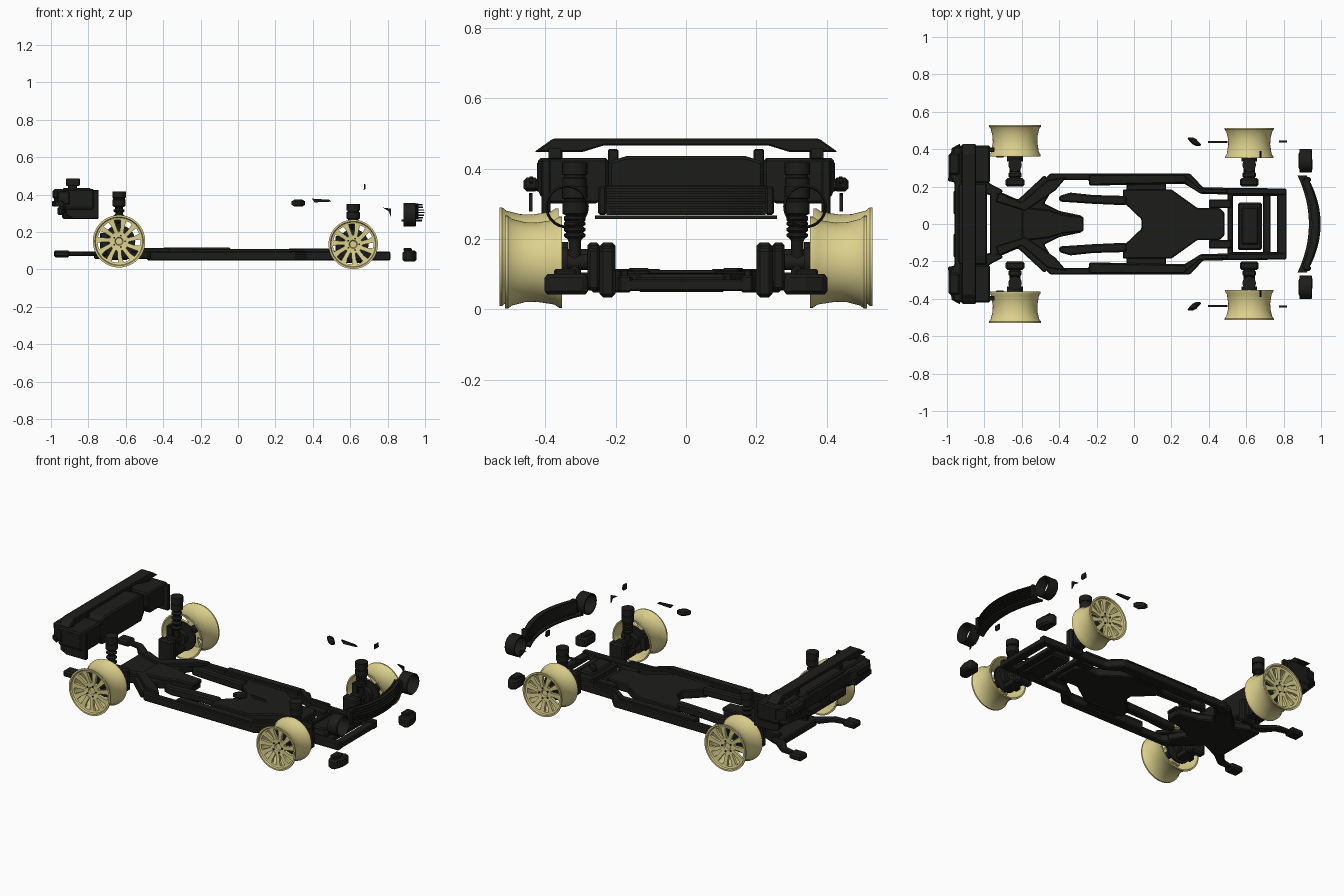
import bpy, bmesh
from math import sin, cos, pi, radians
from mathutils import Vector

if "Cube" in bpy.data.objects:
    bpy.data.objects.remove(bpy.data.objects["Cube"])


def material(name, rgb):
    m = bpy.data.materials.new(name)
    m.diffuse_color = (*rgb, 1)
    m.use_nodes = True
    m.node_tree.nodes["Principled BSDF"].inputs["Base Color"].default_value = m.diffuse_color
    return m


BLACK = material("black", (0.012, 0.012, 0.011))
GOLD = material("gold", (0.72, 0.64, 0.27))


def make(name, verts, faces, mat=BLACK, bevel=0, mirror=False):
    mesh = bpy.data.meshes.new(name)
    mesh.from_pydata(verts, [], faces)
    bm = bmesh.new()
    bm.from_mesh(mesh)
    bmesh.ops.remove_doubles(bm, verts=bm.verts, dist=1e-5)
    bmesh.ops.recalc_face_normals(bm, faces=bm.faces)
    bm.to_mesh(mesh)
    bm.free()
    mesh.materials.append(mat)
    ob = bpy.data.objects.new(name, mesh)
    bpy.context.collection.objects.link(ob)
    if bevel:
        b = ob.modifiers.new("bevel", 'BEVEL')
        b.width, b.segments = bevel, 1
    if mirror:
        ob.modifiers.new("mirror", 'MIRROR').use_axis = (False, True, False)
    return ob


def prism(name, pts, lo, hi, axis='z', **kw):
    """Extrude a closed outline along an axis."""
    place = {'z': lambda a, b, c: (a, b, c), 'y': lambda a, b, c: (a, c, b),
             'x': lambda a, b, c: (c, a, b)}[axis]
    n = len(pts)
    verts = [place(a, b, c) for c in (lo, hi) for a, b in pts]
    faces = [list(range(n)), list(range(n, 2 * n))]
    faces += [(i, (i + 1) % n, n + (i + 1) % n, n + i) for i in range(n)]
    return make(name, verts, faces, **kw)


def box(name, x, y, z, bevel=0.004, **kw):
    return prism(name, [(x[0], y[0]), (x[1], y[0]), (x[1], y[1]), (x[0], y[1])],
                 z[0], z[1], bevel=bevel, **kw)


def sym(pts):
    return pts + [(x, -y) for x, y in reversed(pts)]


def lathe(name, profile, centre, axis='y', seg=32, **kw):
    """Turn a closed (radius, height) loop around an axis through centre."""
    c, n, verts, faces = Vector(centre), len(profile), [], []
    for k in range(seg):
        t = 2 * pi * k / seg
        for r, h in profile:
            p = {'y': (r * cos(t), h, r * sin(t)), 'z': (r * cos(t), r * sin(t), h),
                 'x': (h, r * cos(t), r * sin(t))}[axis]
            verts.append(c + Vector(p))
    for k in range(seg):
        a, b = k * n, (k + 1) % seg * n
        faces += [(a + i, a + (i + 1) % n, b + (i + 1) % n, b + i) for i in range(n)]
    return make(name, verts, faces, **kw)


def rod(r, lo, hi):
    return [(0, lo), (r, lo), (r, hi), (0, hi)]


def corner(label, x, z, R, inner, outer, top):
    """One wheel and its suspension, mirrored across the car."""
    c, w = (x, 0, z), outer - inner
    # hourglass rim barrel
    rim = [(R, outer), (R, outer - .008), (R * .93, outer - .02), (R * .86, outer - w * .35),
           (R * .85, outer - w * .55), (R * .91, inner + .022), (R * .98, inner + .008),
           (R * .98, inner), (R * .92, inner), (R * .88, inner + .022),
           (R * .82, outer - w * .55), (R * .83, outer - w * .35), (R * .82, outer - .024),
           (R * .82, outer - .012), (R * .9, outer - .009), (R * .93, outer)]
    lathe(label + "_rim", rim, c, seg=64, mat=GOLD, mirror=True)
    # hub disc with recessed centre
    hub = [(0, outer - .028), (.018, outer - .028), (.022, outer - .02), (R * .36, outer - .018),
           (R * .39, outer - .034), (0, outer - .036)]
    lathe(label + "_hub", hub, c, mat=GOLD, mirror=True)
    # spokes
    verts, faces = [], []
    for k in range(11):
        a = 2 * pi * (k + .25) / 11
        for r, hw, y, twist in ((R * .3, .0105, outer - .018, 0), (R * .62, .0115, outer - .013, .05),
                                (R * .86, .0165, outer - .011, .09)):
            ca, sa = cos(a + twist), sin(a + twist)
            for s, d in ((-1, 0), (1, 0), (1, -.016), (-1, -.016)):
                verts.append((x + r * ca - s * hw * sa, y + d, z + r * sa + s * hw * ca))
        b = k * 12
        for o in (b, b + 4):
            faces += [(o + i, o + (i + 1) % 4, o + 4 + (i + 1) % 4, o + 4 + i) for i in range(4)]
        faces += [(b, b + 1, b + 2, b + 3), (b + 8, b + 9, b + 10, b + 11)]
    make(label + "_spokes", verts, faces, mat=GOLD, mirror=True)
    # wheel bolts
    for k in range(5):
        a = 2 * pi * k / 5
        lathe(label + "_bolt", rod(.005, outer - .022, outer - .014),
              (x + .032 * cos(a), 0, z + .032 * sin(a)), seg=6, mat=BLACK, mirror=True)
    # brake disc, caliper and axle
    lathe(label + "_brake_disc", rod(R * .62, .368, .38), c, mirror=True)
    lathe(label + "_axle", rod(.022, .22, outer - .032), c, seg=16, mirror=True)
    lathe(label + "_bearing", rod(.042, .335, .37), c, seg=16, mirror=True)
    box(label + "_caliper", (x - R * .72, x - R * .42), (.355, .395), (z - .04, z + .045), mirror=True)
    # gearbox end and lower arm
    box(label + "_knuckle", (x - .05, x + .05), (.2, .245), (z - .1, z + .04), .01, mirror=True)
    box(label + "_upright", (x - .035, x + .035), (.245, .28), (z - .08, z + .04), .008, mirror=True)
    box(label + "_lower_arm", (x - .03, x + .03), (.24, .36), (z - .08, z - .045), .006, mirror=True)
    # strut with ribbed spring and top can
    prof = [(0, z - .06), (.018, z - .06), (.018, z + .06)]
    for i in range(4):
        h = z + .065 + i * (top - .085 - z - .065) / 4
        prof += [(.02, h), (.03, h + .008), (.03, h + .015), (.02, h + .022)]
    prof += [(.022, top - .085), (.035, top - .078), (.035, top - .045), (.031, top - .042),
             (.031, top - .036), (.036, top - .034), (.036, top), (0, top)]
    lathe(label + "_strut", prof, (x, .316, 0), 'z', 20, mirror=True)


corner("rear", -.636, .15, .14, .362, .53, .417)
corner("front", .616, .134, .132, .352, .514, .35)

# side rails
prism("side_rail", [(-.49, .22), (-.45, .27), (.30, .27), (.37, .195), (.815, .19), (.815, .155),
                    (.36, .16), (.27, .215), (-.24, .205), (-.24, .235), (-.4, .235), (-.44, .2)],
      .048, .096, bevel=.006, mirror=True)
prism("rail_cap", [(-.24, .262), (.27, .262), (.29, .24), (.27, .22), (-.24, .21)], .09, .11,
      bevel=.004, mirror=True)
prism("rail_front_step", [(.28, .25), (.35, .19), (.5, .185), (.5, .165), (.35, .165), (.27, .22)],
      .09, .112, bevel=.003, mirror=True)
# rear floor with tapered tunnel
prism("rear_floor", sym([(-.77, .17), (-.7, .165), (-.62, .13), (-.48, .26), (-.42, .21),
                         (-.48, .11), (-.4, .07), (-.28, .045)]), .055, .096, bevel=.006)
prism("tunnel_cover", sym([(-.6, .09), (-.46, .075), (-.38, .05), (-.27, .04)]), .09, .112, bevel=.006)
prism("rear_brace", [(-.72, .17), (-.6, .115), (-.46, .235), (-.36, .25), (-.42, .18), (-.58, .07), (-.74, .12)],
      .09, .115, bevel=.005, mirror=True)
# inner floor arms
prism("floor_arm", [(-.4, .15), (-.34, .168), (-.22, .155), (-.04, .15), (-.04, .1), (-.22, .108), (-.4, .12)],
      .07, .118, bevel=.008, mirror=True)
# central floor plate
prism("centre_floor", sym([(.04, .025), (-.06, .12), (-.06, .185), (.2, .185), (.34, .085), (.46, .085), (.485, .06)]),
      .055, .108, bevel=.006)
box("floor_tab", (-.04, .17), (.17, .22), (.06, .085), mirror=True)
# front frame
for a, b, h in ((.5, .53, .085), (.69, .73, .08), (.765, .815, .085)):
    box("front_crossmember", (a, b), (-.188, .188), (.052, h), .005)
box("front_gearbox", (.555, .685), (-.14, .115), (.05, .1), .01)
box("gearbox_lid", (.575, .665), (-.11, .09), (.095, .112), .008)
box("front_mount", (.4, .52), (.085, .13), (.06, .1), .005, mirror=True)
box("front_long_beam", (.52, .77), (.15, .165), (.055, .09), .003, mirror=True)

# exhaust arms
prism("exhaust_arm", [(-.72, .14), (-.79, .16), (-.84, .22), (-.92, .24), (-.92, .27), (-.83, .265), (-.76, .21), (-.7, .18)],
      .072, .095, bevel=.006, mirror=True)
box("exhaust_tip", (-.985, -.9), (.225, .295), (.064, .102), .01, mirror=True)

# rear body shell
prism("rear_corner", [(.22, .34), (.25, .3), (.39, .3), (.42, .33), (.42, .43), (.22, .43)], -.93, -.77,
      'x', bevel=.008, mirror=True)
prism("rear_side_cheek", [(-.92, .29), (-.88, .27), (-.745, .27), (-.745, .425), (-.92, .425)], .385, .41,
      'y', bevel=.004, mirror=True)
prism("rear_centre", [(-.22, .32), (-.19, .27), (.19, .27), (.22, .32), (.22, .42), (.17, .435),
                      (-.17, .435), (-.22, .42)], -.94, -.785, 'x', bevel=.008)
prism("tail_panel", sym([(-.9, .425), (-.965, .41), (-.985, .25), (-.96, .22), (-.96, .1)]), .345, .42, bevel=.006)
prism("tail_light", [(-.93, .43), (-.975, .405), (-.995, .23), (-.95, .22)], .335, .365, bevel=.004, mirror=True)
box("tail_light_pod", (-.992, -.93), (.26, .38), (.375, .43), .012, mirror=True)
box("rear_vent", (-.965, -.93), (.05, .18), (.29, .335), .008, mirror=True)
# rear spoiler and its posts
wing = [(-.44, .447), (-.3, .447), (-.24, .465), (.24, .465), (.3, .447), (.44, .447), (.385, .485), (-.385, .485)]
prism("spoiler", [(y * .98, z) for y, z in wing], -.92, -.845, 'x', bevel=.004)
box("spoiler_post", (-.91, -.87), (.192, .222), (.375, .455), mirror=True)
box("spoiler_foot", (-.91, -.86), (.35, .385), (.42, .452), mirror=True)


# curved front grille
def arc(w, nose, depth, bend):
    ys = [w * (i / 8 - 1) for i in range(17)]
    return ([(nose - bend * (y / w) ** 2, y) for y in ys]
            + [(nose - depth - bend * (y / w) ** 2, y) for y in reversed(ys)])


for i in range(6):
    prism("grille_slat", arc(.215 + .004 * i, .998 - .004 * abs(i - 2), .035, .055), .272 + i * .014, .279 + i * .014)
prism("grille_back", arc(.225, .965, .012, .05), .268, .352)
prism("front_splitter", arc(.258, .985, .05, .06), .256, .266)
box("grille_end", (.905, .945), (.225, .25), (.268, .35), .006, mirror=True)
# headlight rings
ring = [(.062, -.033), (.062, .03), (.057, .035), (.054, .03), (.054, -.033)]
lathe("headlight_ring", ring, (.918, .338, .292), 'x', 32, mirror=True)
# lower front lamps
prism("fog_lamp", [(.88, .29), (.88, .385), (.91, .405), (.935, .395), (.955, .34), (.955, .285), (.93, .275)],
      .042, .1, bevel=.01, mirror=True)
box("fog_lamp_fin", (.885, .93), (.31, .375), (.095, .115), .006, mirror=True)

# side mirrors, trims and small slivers
prism("side_mirror", [(.28, .462), (.325, .462), (.365, .418), (.32, .418)], .335, .374,
      bevel=.01, mirror=True)
prism("side_trim", [(.395, .378), (.49, .372), (.5, .362), (.41, .358)], .434, .444, 'y', mirror=True)
prism("bonnet_vent", [(.672, .425), (.682, .43), (.68, .458), (.674, .455)], .355, .39, 'y', mirror=True)
prism("wing_blade", [(.775, .33), (.818, .325), (.818, .278), (.806, .31)], .436, .446, 'y', mirror=True)

bpy.ops.object.select_all(action='DESELECT')
for ob in bpy.context.collection.objects:
    if any(w in ob.name for w in ("rim", "hub", "strut", "ring", "disc", "axle")):
        ob.select_set(True)
        bpy.context.view_layer.objects.active = ob
bpy.ops.object.shade_smooth_by_angle(angle=radians(35))
